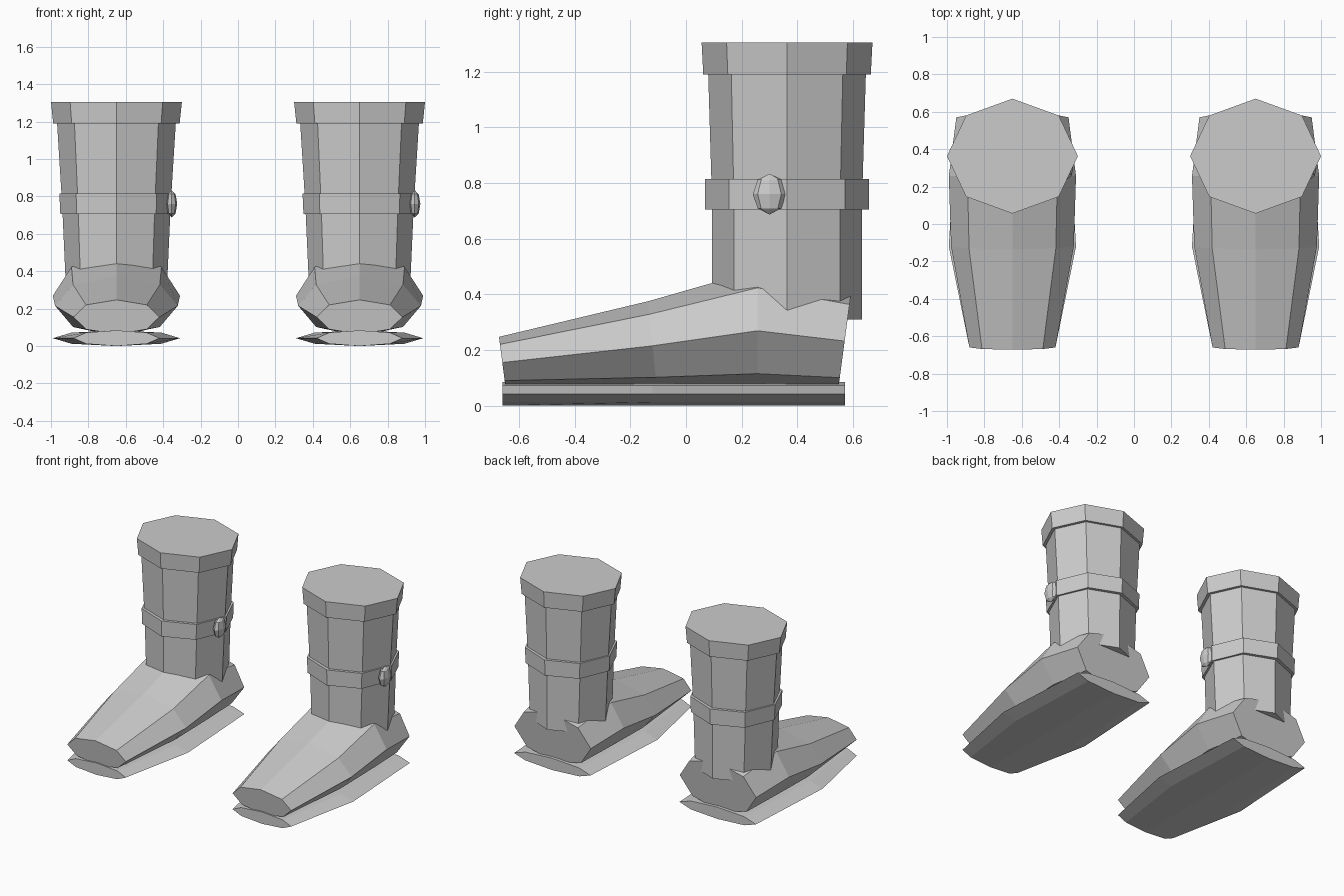
import bpy, bmesh
from math import sin, cos, tau

if "Cube" in bpy.data.objects:
    bpy.data.objects.remove(bpy.data.objects["Cube"])

SIDES = 8


def loft(name, rings):
    """Skin a closed, capped solid through rings of points."""
    bm = bmesh.new()
    loops = [[bm.verts.new(p) for p in ring] for ring in rings]
    for a, b in zip(loops, loops[1:]):
        for i in range(SIDES):
            j = (i + 1) % SIDES
            bm.faces.new((a[i], a[j], b[j], b[i]))
    bm.faces.new(loops[0])
    bm.faces.new(loops[-1])
    bmesh.ops.recalc_face_normals(bm, faces=bm.faces)
    mesh = bpy.data.meshes.new(name)
    bm.to_mesh(mesh)
    bm.free()
    obj = bpy.data.objects.new(name, mesh)
    bpy.context.collection.objects.link(obj)
    return obj


def level_ring(cx, z, rx, ry, cy=0.363):
    """Horizontal octagon with corners on the axes."""
    return [(cx + rx * cos(tau * i / SIDES), cy + ry * sin(tau * i / SIDES), z)
            for i in range(SIDES)]


def upright_ring(cx, y, z, rx, rz, lean=0.0):
    """Upright octagon across the foot, leaning along y with height."""
    return [(cx + rx * cos(tau * i / SIDES),
             y + lean * rz * sin(tau * i / SIDES),
             z + rz * sin(tau * i / SIDES)) for i in range(SIDES)]


# z, x radius, y radius
SHAFT = [(0.31, 0.27, 0.269), (0.75, 0.29, 0.270), (1.25, 0.321, 0.285)]
STRAP = [(0.705, 0.30, 0.294), (0.815, 0.305, 0.295)]
CUFF = [(1.19, 0.338, 0.301), (1.305, 0.35, 0.307)]
# y, z, x radius, z radius, lean
FOOT = [(-0.66, 0.155, 0.23, 0.092, -0.13), (-0.12, 0.215, 0.328, 0.16, -0.1),
        (0.257, 0.269, 0.34, 0.218, 0.0), (0.57, 0.232, 0.30, 0.186, 0.133)]
SOLE = [(-0.66, 0.042, 0.23, 0.042), (-0.12, 0.042, 0.34, 0.042),
        (0.572, 0.042, 0.30, 0.042)]

for side, cx in (("left", -0.65), ("right", 0.65)):
    # Leg of the boot with its strap and cuff
    for part, rows in (("shaft", SHAFT), ("ankle_strap", STRAP), ("cuff", CUFF)):
        loft(f"{side}_{part}", [level_ring(cx, *r) for r in rows])
    # Foot and sole
    for part, rows in (("foot", FOOT), ("sole", SOLE)):
        loft(f"{side}_{part}", [upright_ring(cx, *r) for r in rows])
    # Strap stud
    bpy.ops.mesh.primitive_uv_sphere_add(segments=8, ring_count=4, radius=1,
                                         location=(cx + 0.295, 0.3, 0.76))
    stud = bpy.context.object
    stud.name = f"{side}_strap_stud"
    stud.scale = (0.03, 0.06, 0.073)
